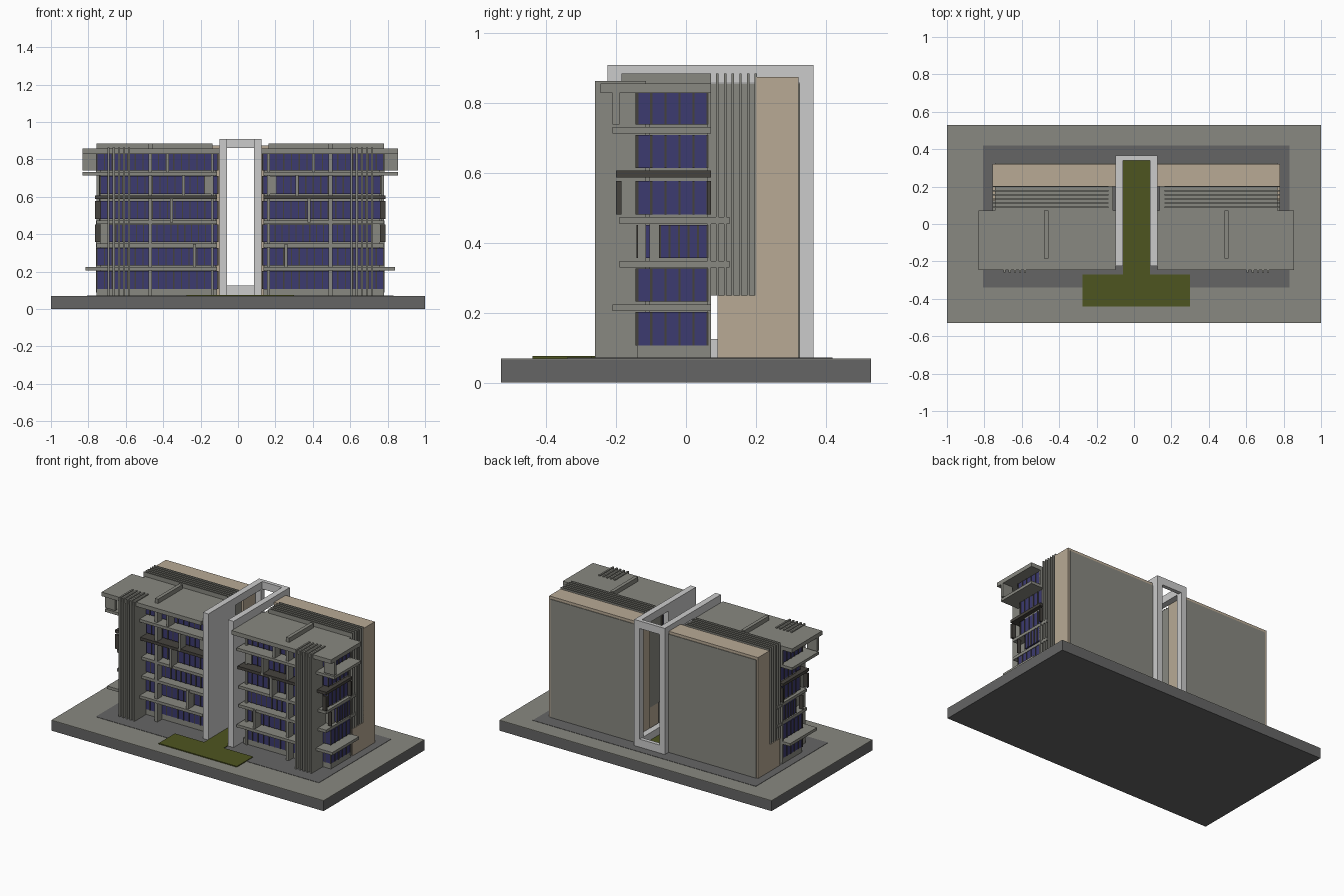
import bpy

cube = bpy.data.objects.get("Cube")
if cube:
    bpy.data.objects.remove(cube, do_unlink=True)

# Shared planes; wing widths are measured from the symmetry plane
middle = 0.0125
ground = 0.07
roof_under, roof_top, louvre_top, portal_top = 0.83, 0.857, 0.886, 0.91
inner, room_start, outer, eaves = 0.125, 0.15, 0.768, 0.843
facade, canopy_front, rooms_back = -0.14, -0.2, 0.072
block_front, block_back = 0.2, 0.322
storey, window_height = 0.125, 0.095


def material(name, red, green, blue):
    colour = (red, green, blue, 1)
    mat = bpy.data.materials.new(name)
    mat.use_nodes = True
    mat.diffuse_color = colour
    mat.node_tree.nodes["Principled BSDF"].inputs["Base Color"].default_value = colour
    return mat


concrete = material("concrete grey", 0.25, 0.25, 0.22)
paving = material("paving dark grey", 0.13, 0.13, 0.13)
beige = material("beige render", 0.48, 0.4, 0.3)
glass = material("blue glass", 0.045, 0.043, 0.16)
dark = material("dark metal", 0.06, 0.055, 0.047)
white = material("pale grey", 0.6, 0.6, 0.6)
lawn = material("lawn green", 0.076, 0.09, 0.014)


def boxes(name, mat, spans):
    """One object from boxes, each given as its x, y and z span."""
    corners, faces = [], []
    for span in spans:
        for axis in range(3):
            for side in range(2):
                along, across = (axis + 1) % 3, (axis + 2) % 3
                face = []
                for first, second in ((False, False), (True, False), (True, True), (False, True)):
                    point = [span[axis][side]] * 3
                    point[along] = span[along][first]
                    point[across] = span[across][second]
                    face.append(len(corners))
                    corners.append(point)
                faces.append(face if side else face[::-1])
    mesh = bpy.data.meshes.new(name)
    mesh.from_pydata(corners, [], faces)
    mesh.materials.append(mat)
    part = bpy.data.objects.new(name, mesh)
    bpy.context.collection.objects.link(part)
    return part


def wings(name, mat, spans):
    """Boxes for one wing, mirrored to the other."""
    part = boxes(name, mat, spans)
    part.location.x = middle
    mirror = part.modifiers.new("mirror", 'MIRROR')
    mirror.use_axis[0] = True


def around(centre, thickness):
    return (centre - thickness / 2, centre + thickness / 2)


def spread(start, end, count):
    return [start + (end - start) * i / (count - 1) for i in range(count)]


def sill(floor):
    """Window sill height; the upper floors sit a little higher."""
    return 0.107 + storey * floor + (0.008 if floor > 3 else 0)


def window_span(floor):
    return (sill(floor), sill(floor) + window_height)


def storey_span(floor):
    return (sill(floor) - 0.02, sill(floor) + window_height + 0.02)


def slab_span(floor):
    return (sill(floor) - 0.027, sill(floor) - 0.008)


# Site: dark base with a grey top, a dark yard and a T-shaped lawn
site_x, site_y = (-1, 1), (-0.53, 0.53)
skin = ground - 0.004
lawn_z = (ground, ground + 0.006)
boxes("base", paving, [(site_x, site_y, (0, skin))])
boxes("ground_top", concrete, [(site_x, site_y, (skin, ground))])
boxes("paved_yard", paving, [(around(middle, 1.64), (-0.34, 0.42), (ground, ground + 0.002))])
boxes("lawn", lawn, [(around(middle, 0.575), (-0.44, -0.27), lawn_z),
                     (around(middle, 0.145), (-0.27, 0.34), lawn_z)])

# Central portal: side walls with an opening, tied together at the back
portal_front, opening_front, opening_back, portal_back = -0.225, 0.06, 0.325, 0.365
clear_width = 0.0725
wall = (clear_width, clear_width + 0.04)
portal_z = (ground, portal_top)
rails = ((ground, inner), (portal_top - 0.05, portal_top))
wings("portal_walls", white,
      [(wall, (portal_front, opening_front), portal_z),
       (wall, (opening_back, portal_back), portal_z)]
      + [(wall, (opening_front, opening_back), rail) for rail in rails])
boxes("portal_ties", white, [((middle - clear_width, middle + clear_width),
                              (portal_back - 0.025, portal_back), rail) for rail in rails])

# Rear block with a grey back panel
louvre_base = 0.25
wings("rear_block", beige, [
    ((wall[1], outer), (block_front, block_back), (ground, 0.875)),
    ((inner, outer), (0.09, block_front), (ground, louvre_base))])
wings("back_panel", concrete, [((wall[1], outer - 0.013), (block_back, block_back + 0.004),
                                (ground, roof_top))])

# Louvre blades between the rear block and the front rooms
wings("louvre_core", concrete, [((inner, outer - 0.013), (rooms_back, block_front),
                                 (louvre_base, roof_top))])
wings("louvres", concrete, [((room_start, outer), around(y, 0.007), (louvre_base, louvre_top))
                            for y in spread(0.09, block_front, 6)])

# Solid core of the front rooms
wings("core", concrete, [
    ((room_start, outer - 0.02), (-0.105, rooms_back), (ground, roof_under)),
    ((inner + 0.004, room_start), (-0.08, rooms_back), (ground, roof_under))])
wings("plinth", concrete, [((inner, outer), (facade, rooms_back), (ground, sill(0)))])

# Glazing on the front, outer end and inner end of every floor
panes, bars, posts = [], [], []
glass_back, bar, proud = 0.062, 0.006, 0.004
inner_glass = inner - 0.005
for floor in range(6):
    z = window_span(floor)
    recess = 0.065 if floor == 2 else 0
    end = outer - (0.018 if floor in (3, 4) else 0)
    front_end, end_start = end - recess, facade + recess
    panes += [((room_start, front_end), (facade, glass_back), z),
              ((room_start, end), (end_start, glass_back), z),
              ((inner_glass, room_start), (-0.09, glass_back), z)]
    for x in spread(room_start, front_end, 16):
        bars.append((around(x, bar), around(facade, proud * 2), z))
    for y in spread(end_start, glass_back, 6):
        bars.append((around(end, proud * 2), around(y, bar), z))
    for y in spread(-0.09, glass_back, 6):
        bars.append((around(inner_glass, proud * 2), around(y, bar), z))
    posts.append(((end - 0.02, end + proud), (glass_back, rooms_back), storey_span(floor)))
wings("windows", glass, panes)
wings("window_bars", dark, bars)
wings("end_posts", concrete, posts)

# Floor slabs and roof
wings("floor_slabs", concrete, [
    ((inner, eaves - 0.015), (-0.21, rooms_back), slab_span(1)),
    ((inner, outer), (-0.19, inner), slab_span(2)),
    ((inner, outer), (-0.19, inner), slab_span(3)),
    ((inner, eaves), (-0.21, rooms_back), slab_span(5))])
wings("roof", concrete, [((wall[1], eaves), (-0.245, rooms_back), (roof_under, roof_top))])
beam = 0.482
wings("roof_beam", concrete, [(around(beam, 0.023), (-0.185, rooms_back), (roof_top, louvre_top))])
wings("roof_end_screen", concrete, [((outer, eaves), around(canopy_front, 0.02),
                                     (sill(5), roof_under))])

# Dark canopy with its end frame and a small screen below
canopy_end = (outer - 0.02, outer + 0.008)
wings("dark_canopy", dark, [
    ((inner, canopy_end[1]), (canopy_front, rooms_back), slab_span(4)),
    (canopy_end, (canopy_front, canopy_front + 0.015), window_span(3)),
    (canopy_end, (glass_back, rooms_back), window_span(3)),
    (canopy_end, around(facade, proud), window_span(2))])

# Facade columns and staggered upright panels
wings("columns", concrete, [
    (around(beam, 0.02), (-0.19, facade), (ground, roof_under)),
    (around(room_start, 0.015), (facade - 0.01, -0.09), (ground, roof_under))])
panel_places = {1: 0.245, 3: 0.368, 4: 0.303, 5: 0.39}
wings("balcony_panels", concrete, [(around(x, 0.016), (canopy_front, facade), storey_span(floor))
                                   for floor, x in panel_places.items()])
wings("inner_upright", concrete, [((room_start, room_start + 0.04), around(facade, 0.02),
                                   window_span(4))])

# Tall vertical blades on the front
wings("front_blades", concrete, [(around(x, 0.011), (-0.26, -0.115), (ground, roof_top + 0.007))
                                 for x in spread(0.595, 0.704, 5)])
